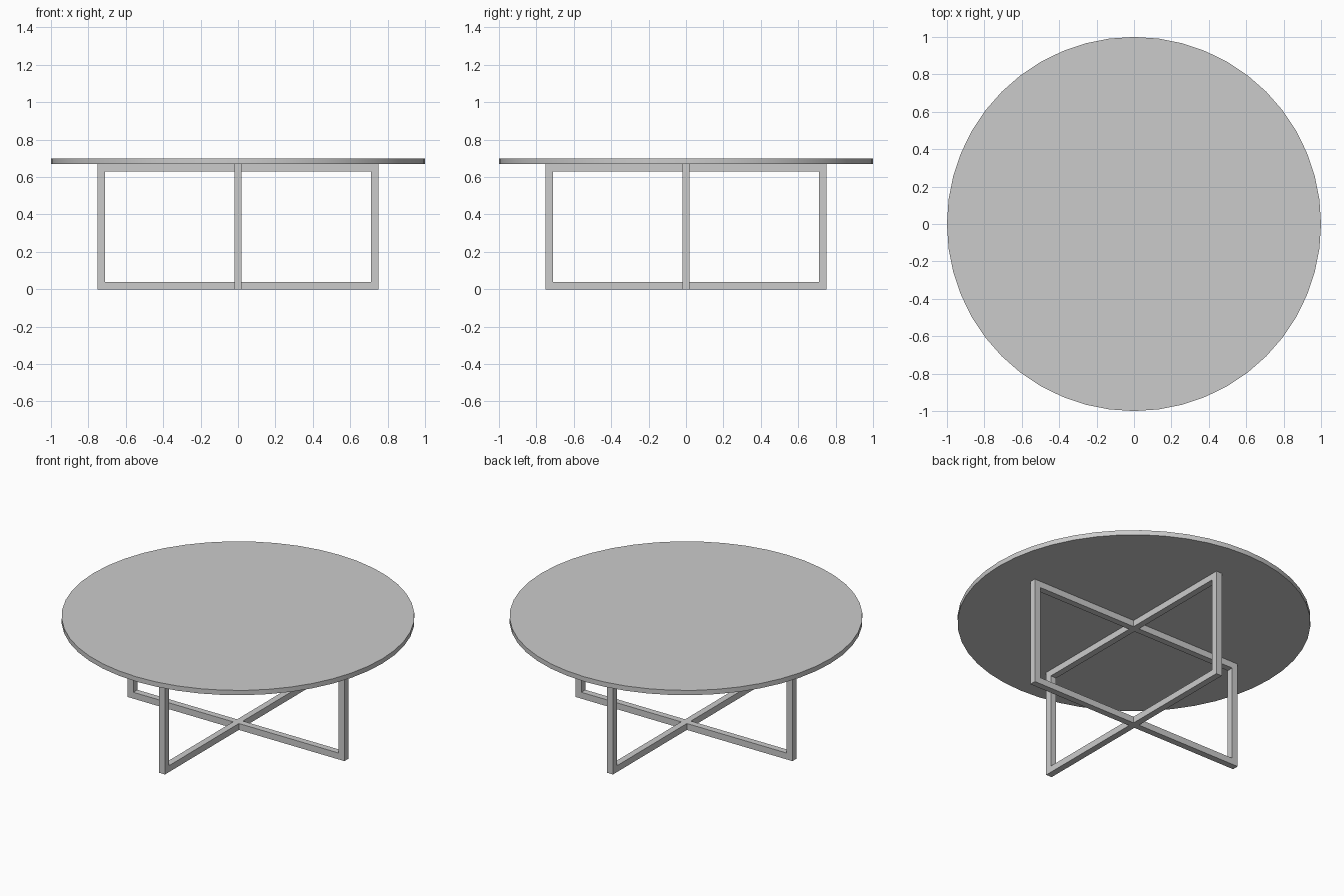
import bpy
import bmesh
from math import radians

cube = bpy.data.objects.get("Cube")
if cube:
    bpy.data.objects.remove(cube, do_unlink=True)

HALF = 0.75      # half length of each leg frame
BAR = 0.04       # thickness of the square bars
FRAME_TOP = 0.67
TABLE_TOP = 0.70

# Single grey finish
grey = bpy.data.materials.new("plain grey")
grey.use_nodes = True
colour = (0.6, 0.6, 0.6, 1)
grey.diffuse_color = colour
grey.node_tree.nodes["Principled BSDF"].inputs["Base Color"].default_value = colour


def leg_frame(name, angle):
    """Upright rectangular loop of square bar with mitred corners."""
    bm = bmesh.new()
    rings = []
    for y in (-BAR / 2, BAR / 2):
        for inset in (0, BAR):
            x, low, high = HALF - inset, inset, FRAME_TOP - inset
            corners = ((-x, low), (x, low), (x, high), (-x, high))
            rings.append([bm.verts.new((cx, y, cz)) for cx, cz in corners])
    front_out, front_in, back_out, back_in = rings
    loops = (front_out, front_in, back_in, back_out)
    for k in range(4):
        a, b = loops[k], loops[(k + 1) % 4]
        for i in range(4):
            j = (i + 1) % 4
            bm.faces.new((a[i], a[j], b[j], b[i]))
    bmesh.ops.recalc_face_normals(bm, faces=bm.faces)
    mesh = bpy.data.meshes.new(name)
    bm.to_mesh(mesh)
    bm.free()
    mesh.materials.append(grey)
    obj = bpy.data.objects.new(name, mesh)
    obj.rotation_euler.z = radians(angle)
    bpy.context.collection.objects.link(obj)
    return obj


# Two frames crossing at the centre
leg_frame("leg_frame_across", 0)
leg_frame("leg_frame_lengthwise", 90)

# Round table top
bpy.ops.mesh.primitive_cylinder_add(
    vertices=48, radius=1, depth=TABLE_TOP - FRAME_TOP,
    location=(0, 0, (TABLE_TOP + FRAME_TOP) / 2))
top = bpy.context.object
top.name = "table_top"
top.data.materials.append(grey)
bpy.ops.object.shade_smooth_by_angle(angle=radians(30))
